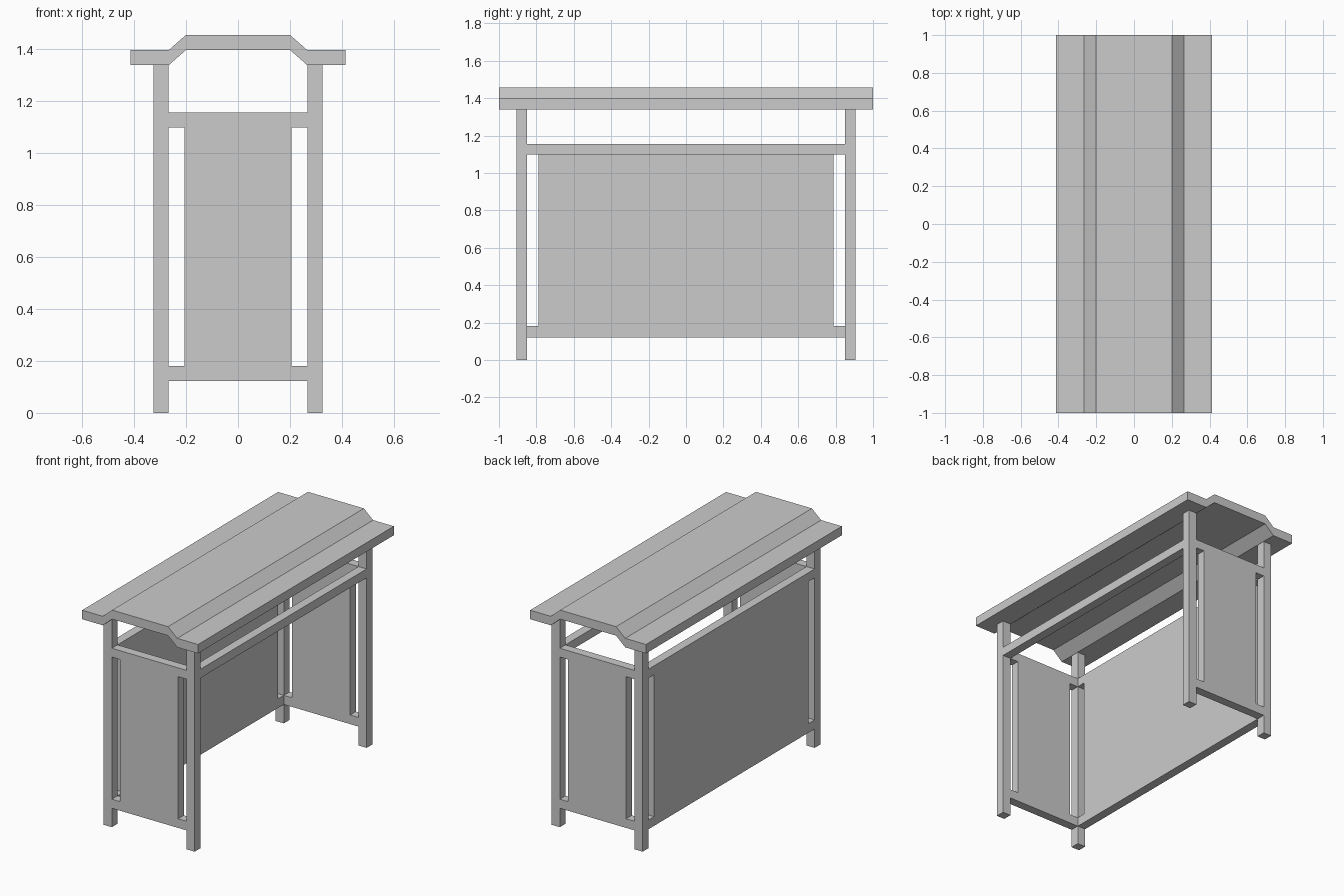
import bpy, bmesh
from mathutils import Vector

if "Cube" in bpy.data.objects:
    bpy.data.objects.remove(bpy.data.objects["Cube"])

T = 0.058                  # timber thickness
PX, PY = 0.325, 0.907      # outer faces of the posts
Z0, Z1, Z2, Z3 = 0.122, 0.181, 1.099, 1.156   # rail bottoms and tops
ROOF_Z = 1.34


def extrude(name, profile, axis, start, end):
    """Extrude a (u, z) profile along the x or y axis."""
    bm = bmesh.new()
    place = (lambda u, z: (start, u, z)) if axis == 'x' else (lambda u, z: (u, start, z))
    face = bm.faces.new([bm.verts.new(place(u, z)) for u, z in profile])
    step = end - start
    new = bmesh.ops.extrude_face_region(bm, geom=[face])['geom']
    verts = [g for g in new if isinstance(g, bmesh.types.BMVert)]
    bmesh.ops.translate(bm, verts=verts, vec=Vector((step, 0, 0) if axis == 'x' else (0, step, 0)))
    # extruding one face may leave or remove the cap depending on context
    if face.is_valid is False:
        bmesh.ops.holes_fill(bm, edges=bm.edges[:])
    bmesh.ops.recalc_face_normals(bm, faces=bm.faces)
    mesh = bpy.data.meshes.new(name)
    bm.to_mesh(mesh)
    bm.free()
    obj = bpy.data.objects.new(name, mesh)
    bpy.context.collection.objects.link(obj)
    return obj


def rect(a, b, low, high):
    return [(a, low), (b, low), (b, high), (a, high)]


def panel_profile(half, gap=0.06):
    """Top and bottom rails joined by a wide centre panel."""
    p = half - gap
    return [(-half, Z0), (half, Z0), (half, Z1), (p, Z1), (p, Z2), (half, Z2),
            (half, Z3), (-half, Z3), (-half, Z2), (-p, Z2), (-p, Z1), (-half, Z1)]


# Corner posts and end panels
for sy, end in ((-1, "front"), (1, "rear")):
    for sx, side in ((-1, "left"), (1, "right")):
        x = sorted((sx * PX, sx * (PX - T)))
        extrude(f"{end}_{side}_post", rect(*x, 0, ROOF_Z), 'y', sy * PY, sy * (PY - T))
    extrude(f"{end}_end_panel", panel_profile(PX - T), 'y', sy * PY, sy * (PY - T))

# Long wall panel on the closed side, single rail on the open side
extrude("long_wall_panel", panel_profile(PY - T), 'x', -PX, -PX + T)
extrude("open_side_rail", rect(-PY + T, PY - T, Z2, Z3), 'x', PX - T, PX)

# Roof with raised centre
under = [(-0.414, 0), (-0.266, 0), (-0.2, T), (0.2, T), (0.266, 0), (0.414, 0)]
profile = [(x, ROOF_Z + z) for x, z in under]
profile += [(x, ROOF_Z + z + T) for x, z in reversed(under)]
extrude("roof", profile, 'y', -1, 1)
